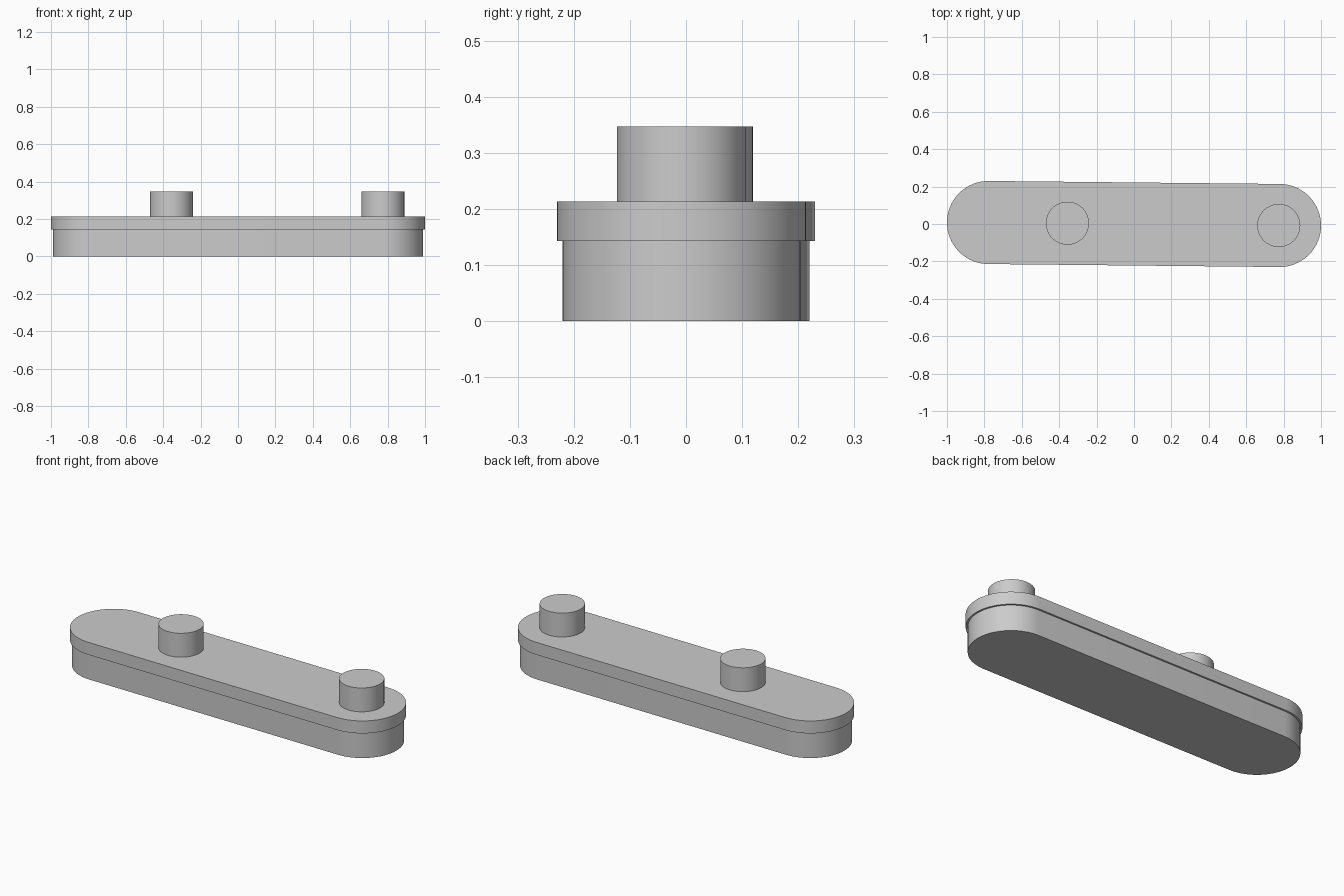
import bpy, bmesh, math

if "Cube" in bpy.data.objects:
    bpy.data.objects.remove(bpy.data.objects["Cube"], do_unlink=True)

grey = bpy.data.materials.new("plain grey")
grey.use_nodes = True
colour = (0.6, 0.6, 0.6, 1)
grey.diffuse_color = colour
grey.node_tree.nodes["Principled BSDF"].inputs["Base Color"].default_value = colour

# Centres of the two rounded ends; the bar is turned very slightly
END_X, END_Y = 0.778, 0.008
TILT = math.atan2(-END_Y, END_X)


def arc(cx, cy, r, start, sweep, steps):
    return [(cx + r * math.cos(start + sweep * i / steps),
             cy + r * math.sin(start + sweep * i / steps)) for i in range(steps + 1)]


def capsule(r):
    right = arc(END_X, -END_Y, r, TILT - math.pi / 2, math.pi, 32)
    left = arc(-END_X, END_Y, r, TILT + math.pi / 2, math.pi, 32)
    return right + left


def extrude(name, outline, z0, z1):
    bm = bmesh.new()
    face = bm.faces.new([bm.verts.new((x, y, z0)) for x, y in outline])
    ext = bmesh.ops.extrude_face_region(bm, geom=[face], use_keep_orig=True)
    top = [g for g in ext["geom"] if isinstance(g, bmesh.types.BMVert)]
    bmesh.ops.translate(bm, verts=top, vec=(0, 0, z1 - z0))
    bmesh.ops.recalc_face_normals(bm, faces=bm.faces)
    mesh = bpy.data.meshes.new(name)
    bm.to_mesh(mesh)
    bm.free()
    mesh.materials.append(grey)
    obj = bpy.data.objects.new(name, mesh)
    bpy.context.collection.objects.link(obj)
    bpy.ops.object.select_all(action="DESELECT")
    obj.select_set(True)
    bpy.context.view_layer.objects.active = obj
    bpy.ops.object.shade_smooth_by_angle(angle=math.radians(30))
    return obj


# Base bar and the slightly wider lid
extrude("base_bar", capsule(0.212), 0, 0.143)
extrude("lid_plate", capsule(0.222), 0.143, 0.213)

# Round pegs on the lid
for name, x, y in (("middle_peg", -0.356, 0.004), ("end_peg", 0.774, -0.008)):
    extrude(name, arc(x, y, 0.115, 0, math.tau, 64)[:-1], 0.213, 0.347)
